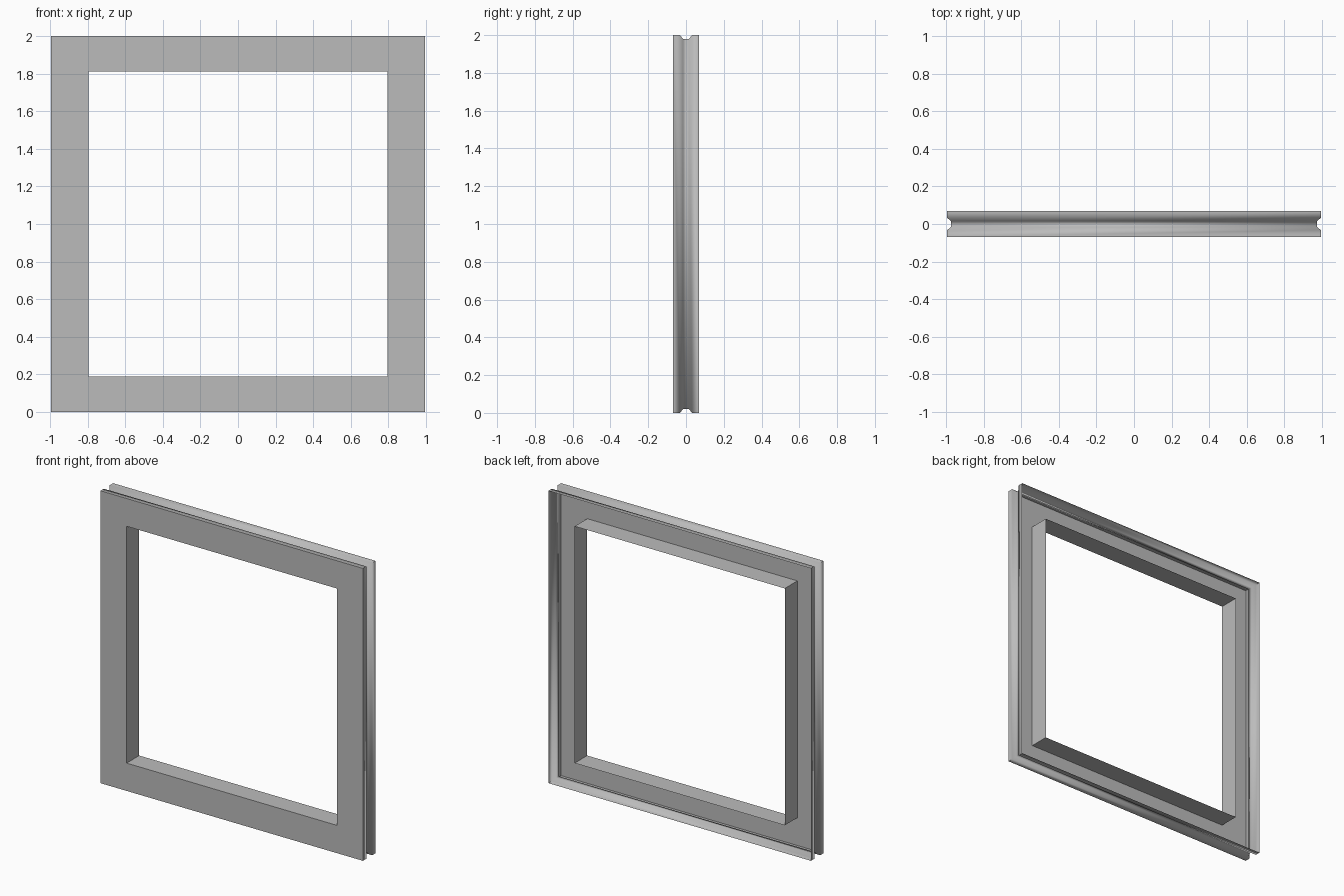
import bpy, bmesh, math

cube = bpy.data.objects.get("Cube")
if cube:
    bpy.data.objects.remove(cube, do_unlink=True)

# Single neutral colour
grey = bpy.data.materials.new("plain_grey")
grey.use_nodes = True
colour = (0.5, 0.5, 0.5, 1.0)
grey.diffuse_color = colour
grey.node_tree.nodes["Principled BSDF"].inputs["Base Color"].default_value = colour

HALF_X, HALF_Z, DEPTH = 0.993, 1.0, 0.068
OPEN_X, OPEN_Z = 0.795, 0.81
GROOVE = 0.02

# Section of the folded sheet: half width, half height, y
# grooved outer rim from the open back to the front, then face, then inner collar
section = [(HALF_X - cut, HALF_Z - cut, y) for cut, y in (
    (0, DEPTH), (0, 0.032), (GROOVE, 0.016),
    (GROOVE, -0.016), (0, -0.032), (0, -DEPTH))]
section += [(OPEN_X, OPEN_Z, -DEPTH), (OPEN_X, OPEN_Z, DEPTH)]

# Sweep the section round the four mitred corners
bm = bmesh.new()
rings = [[bm.verts.new((sx * w, y, HALF_Z + sz * h))
          for sx, sz in ((-1, -1), (1, -1), (1, 1), (-1, 1))]
         for w, h, y in section]
for a, b in zip(rings, rings[1:]):
    for i in range(4):
        j = (i + 1) % 4
        bm.faces.new((a[i], b[i], b[j], a[j]))

# Front face must look towards -y
bm.normal_update()
front = min(bm.faces, key=lambda f: f.calc_center_median().y)
if front.normal.y > 0:
    bmesh.ops.reverse_faces(bm, faces=bm.faces[:])

mesh = bpy.data.meshes.new("window_frame")
bm.to_mesh(mesh)
bm.free()
mesh.materials.append(grey)
frame = bpy.data.objects.new("window_frame", mesh)
bpy.context.collection.objects.link(frame)

# Soft groove, crisp outer edges
bpy.ops.object.select_all(action='DESELECT')
frame.select_set(True)
bpy.context.view_layer.objects.active = frame
bpy.ops.object.shade_smooth_by_angle(angle=math.radians(60))
